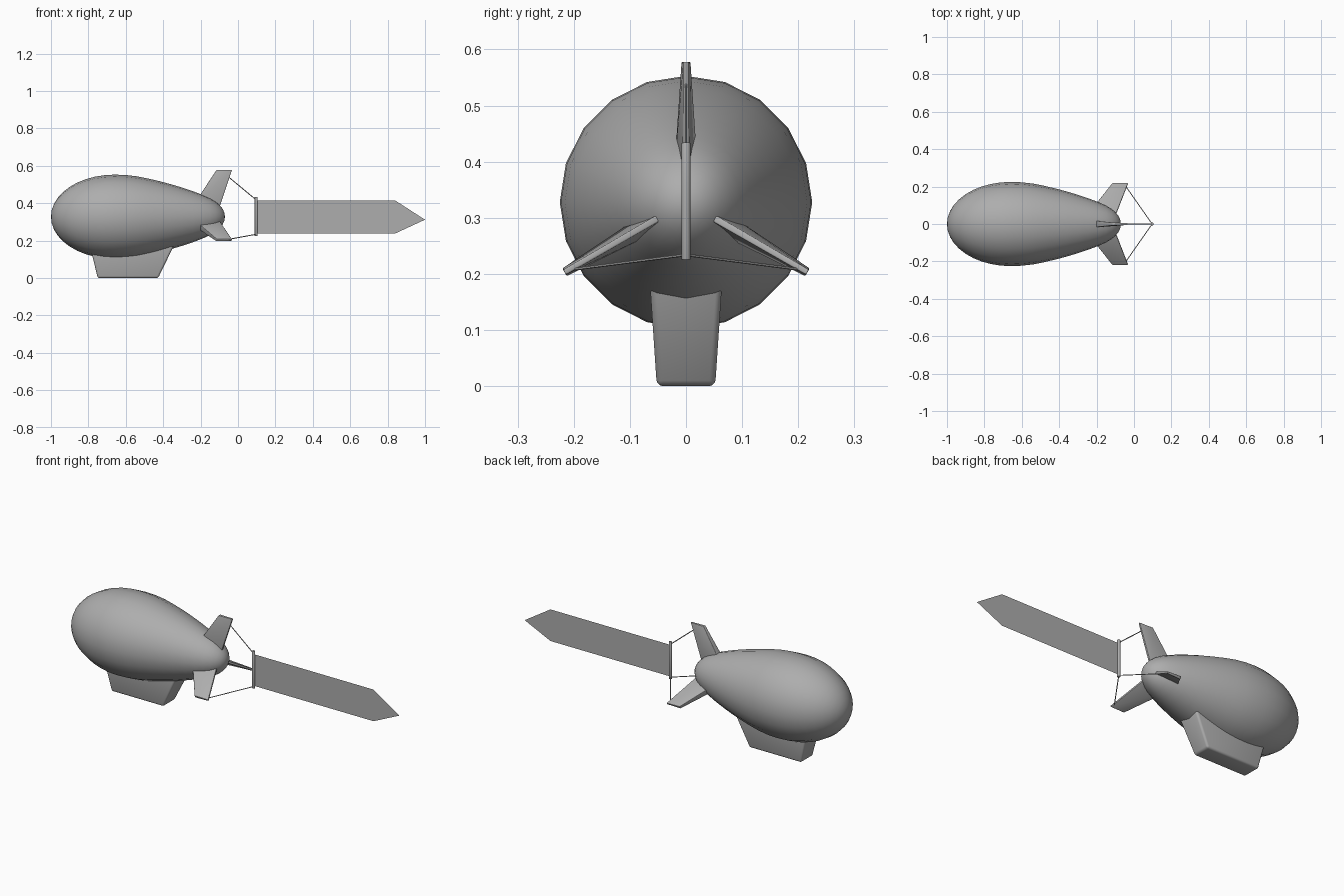
import bpy, bmesh, math
from mathutils import Vector, Matrix

if "Cube" in bpy.data.objects:
    bpy.data.objects.remove(bpy.data.objects["Cube"])

AXIS_Z = 0.328

grey = bpy.data.materials.new("mid grey")
grey.diffuse_color = (0.42, 0.42, 0.42, 1)
grey.use_nodes = True
grey.node_tree.nodes["Principled BSDF"].inputs["Base Color"].default_value = grey.diffuse_color


def finish(name, bm, smooth=None, bevel=0.0):
    """Turn a bmesh into an object, optionally bevelled and smooth shaded."""
    if bevel:
        bmesh.ops.bevel(bm, geom=bm.edges[:], offset=bevel, segments=3,
                        profile=0.5, affect='EDGES', clamp_overlap=True)
    bmesh.ops.recalc_face_normals(bm, faces=bm.faces[:])
    me = bpy.data.meshes.new(name)
    bm.to_mesh(me)
    bm.free()
    me.materials.append(grey)
    ob = bpy.data.objects.new(name, me)
    bpy.context.collection.objects.link(ob)
    if smooth:
        bpy.ops.object.select_all(action='DESELECT')
        ob.select_set(True)
        bpy.context.view_layer.objects.active = ob
        bpy.ops.object.shade_smooth_by_angle(angle=math.radians(smooth))
    return ob


def loft(bm, bottom, top):
    """Six-sided block between two four-point rings."""
    a = [bm.verts.new(p) for p in bottom]
    b = [bm.verts.new(p) for p in top]
    bm.faces.new(a[::-1])
    bm.faces.new(b)
    for i in range(4):
        j = (i + 1) % 4
        bm.faces.new((a[i], a[j], b[j], b[i]))


def rod(name, p, q, radius, sides, bevel=0.0):
    """Straight cylinder between two points."""
    p, q = Vector(p), Vector(q)
    d = q - p
    m = Matrix.Translation((p + q) / 2) @ d.to_track_quat('Z', 'Y').to_matrix().to_4x4()
    bm = bmesh.new()
    bmesh.ops.create_cone(bm, cap_ends=True, segments=sides, radius1=radius,
                          radius2=radius, depth=d.length, matrix=m)
    if bevel:
        rims = [e for e in bm.edges if any(len(f.verts) > 4 for f in e.link_faces)]
        bmesh.ops.bevel(bm, geom=rims, offset=bevel, segments=2, profile=0.5,
                        affect='EDGES')
    return finish(name, bm, 50)


# Envelope: elliptical nose and tapering tail, spun around the long axis
nose = [(-0.66 - 0.34 * math.cos(t), 0.225 * math.sin(t))
        for t in (math.radians(9 * i) for i in range(11))]
tail = [(-0.60, 0.223), (-0.54, 0.216), (-0.48, 0.204), (-0.42, 0.190),
        (-0.36, 0.174), (-0.30, 0.156), (-0.24, 0.136), (-0.19, 0.117),
        (-0.15, 0.099), (-0.12, 0.081), (-0.098, 0.062), (-0.082, 0.042),
        (-0.073, 0.021), (-0.07, 0.0)]
bm = bmesh.new()
verts = [bm.verts.new((x, 0, AXIS_Z + r)) for x, r in nose + tail]
edges = [bm.edges.new(pair) for pair in zip(verts, verts[1:])]
bmesh.ops.spin(bm, geom=verts + edges, cent=(0, 0, AXIS_Z), axis=(1, 0, 0),
               angle=math.tau, steps=20, use_merge=False)
bmesh.ops.remove_doubles(bm, verts=bm.verts[:], dist=0.0005)
finish("envelope", bm, 60)

# Gondola: tapered cabin with rounded edges, its roof hidden in the envelope
bm = bmesh.new()


def rect(x0, x1, w, z):
    return [(x0, -w, z), (x1, -w, z), (x1, w, z), (x0, w, z)]


loft(bm, rect(-0.75, -0.427, 0.052, 0), rect(-0.798, -0.33, 0.0655, 0.2))
finish("gondola", bm, 40, bevel=0.011)

# Three tail fins: thick leading edge, thin trailing edge
for name, turn in (("top_fin", 0), ("left_fin", 120), ("right_fin", -120)):
    bm = bmesh.new()

    def section(lead, trail, half, thin, r):
        return [(lead, -half, r[0]), (trail, -thin, r[1]),
                (trail, thin, r[1]), (lead, half, r[0])]

    loft(bm, section(-0.24, -0.108, 0.021, 0.006, (0.06, 0.025)),
         section(-0.115, -0.032, 0.008, 0.005, (0.25, 0.25)))
    bm.transform(Matrix.Translation((0, 0, AXIS_Z))
                 @ Matrix.Rotation(math.radians(turn), 4, 'X'))
    finish(name, bm, 40, bevel=0.0025)

# Banner pole and the three tow ropes
rod("banner_pole", (0.097, 0, 0.225), (0.097, 0, 0.434), 0.008, 12, 0.002)
rod("top_rope", (-0.05, 0, 0.54), (0.097, 0, 0.418), 0.0025, 6)
for name, s in (("left_rope", 1), ("right_rope", -1)):
    rod(name, (-0.045, 0.203 * s, 0.208), (0.097, 0, 0.234), 0.0025, 6)

# Banner: flat sheet with a pointed end
bm = bmesh.new()
bm.faces.new([bm.verts.new((x, 0, z)) for x, z in
              ((0.1, 0.238), (0.84, 0.238), (1.0, 0.312), (0.84, 0.415), (0.1, 0.415))])
finish("banner", bm)
